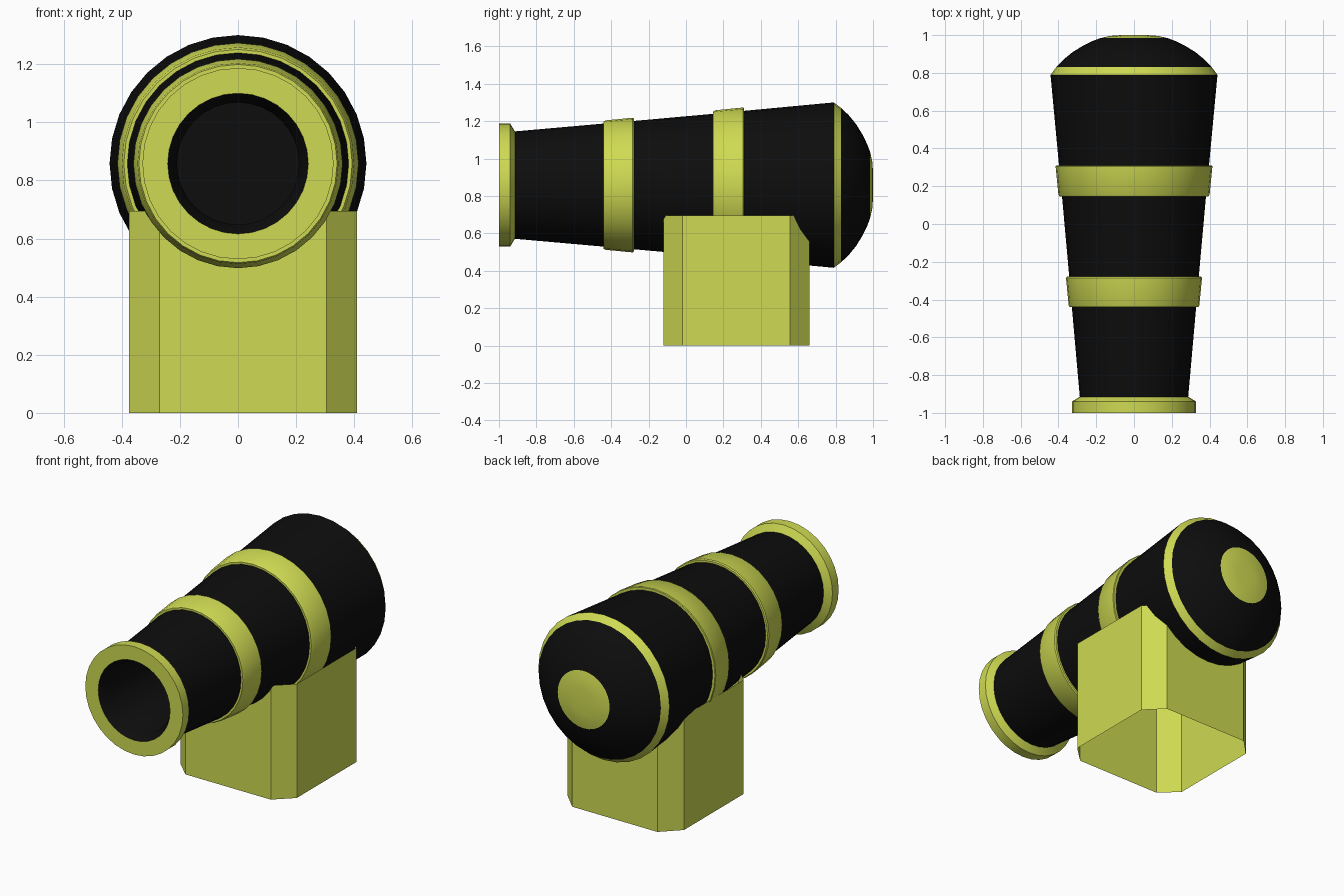
import bpy, bmesh
from math import sin, cos, pi, radians

if "Cube" in bpy.data.objects:
    bpy.data.objects.remove(bpy.data.objects["Cube"])

SIDES = 32
AXIS_Z = 0.858


def material(name, color):
    m = bpy.data.materials.new(name)
    m.diffuse_color = (*color, 1)
    m.use_nodes = True
    m.node_tree.nodes["Principled BSDF"].inputs["Base Color"].default_value = m.diffuse_color
    return m


gold = material("yellow_paint", (0.62, 0.70, 0.085))
black = material("black_iron", (0.004, 0.004, 0.004))


def finish(name, bm, mat, smooth=False):
    mesh = bpy.data.meshes.new(name)
    bm.to_mesh(mesh)
    bm.free()
    mesh.materials.append(mat)
    ob = bpy.data.objects.new(name, mesh)
    bpy.context.collection.objects.link(ob)
    if smooth:
        bpy.ops.object.select_all(action='DESELECT')
        ob.select_set(True)
        bpy.context.view_layer.objects.active = ob
        bpy.ops.object.shade_smooth_by_angle(angle=radians(30))
    return ob


def lathe(name, mat, profile):
    """Revolve (y, radius) points about the barrel axis; radius 0 closes the end."""
    bm = bmesh.new()
    rings = []
    for y, r in profile:
        n = SIDES if r else 1
        rings.append([bm.verts.new((r * cos(2 * pi * i / SIDES), y,
                                    AXIS_Z + r * sin(2 * pi * i / SIDES)))
                      for i in range(n)])
    for a, b in zip(rings, rings[1:]):
        for i in range(SIDES):
            j = (i + 1) % SIDES
            if len(a) == 1:
                bm.faces.new((a[0], b[i], b[j]))
            elif len(b) == 1:
                bm.faces.new((a[j], a[i], b[0]))
            else:
                bm.faces.new((a[j], a[i], b[i], b[j]))
    finish(name, bm, mat, True)


# Barrel sections, from the inside of the bore round to the rear cap
lathe("bore", black, [(-0.3, 0), (-0.3, 0.21), (-0.94, 0.21), (-1.0, 0.242)])
lathe("muzzle_ring", gold, [(-1.0, 0.242), (-1.0, 0.329), (-0.94, 0.329), (-0.915, 0.287)])
lathe("barrel_front", black, [(-0.915, 0.287), (-0.44, 0.329)])
lathe("front_band", gold, [(-0.44, 0.329), (-0.44, 0.341), (-0.43, 0.346),
                           (-0.285, 0.36), (-0.278, 0.355), (-0.278, 0.343)])
lathe("barrel_middle", black, [(-0.278, 0.343), (0.145, 0.381)])
lathe("rear_band", gold, [(0.145, 0.381), (0.145, 0.393), (0.155, 0.4),
                          (0.305, 0.415), (0.31, 0.412), (0.31, 0.397)])
lathe("barrel_rear", black, [(0.31, 0.397), (0.79, 0.442)])
lathe("breech_ring", gold, [(0.79, 0.442), (0.83, 0.412)])
lathe("breech_dome", black, [(0.83, 0.412), (0.87, 0.374), (0.91, 0.325),
                             (0.945, 0.268), (0.97, 0.216), (0.985, 0.175)])
lathe("breech_cap", gold, [(0.985, 0.175), (0.996, 0.125), (1.0, 0.07), (1.0, 0)])

# Pedestal: square tube with cut corners, open at top and bottom
bm = bmesh.new()
x0, x1, x2, x3 = -0.375, -0.27, 0.305, 0.41
y0, y1, y2, y3 = -0.12, -0.02, 0.555, 0.66
outline = [(x1, y0), (x2, y0), (x3, y1), (x3, y2), (x2, y3), (x1, y3), (x0, y2), (x0, y1)]
low = [bm.verts.new((x, y, 0)) for x, y in outline]
high = [bm.verts.new((x, y, 0.695)) for x, y in outline]
for i in range(8):
    j = (i + 1) % 8
    bm.faces.new((low[i], low[j], high[j], high[i]))
finish("pedestal", bm, gold)
